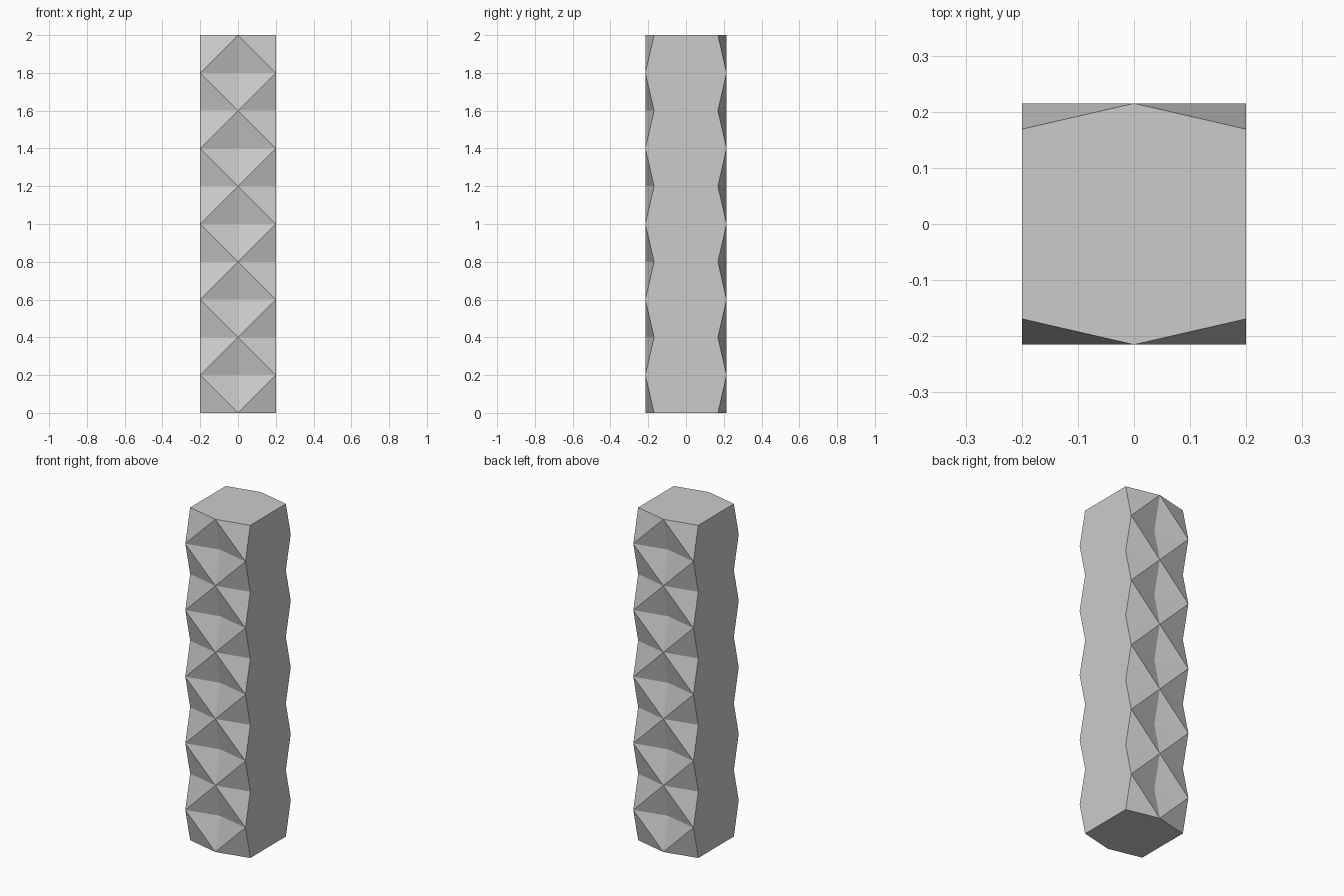
import bpy, bmesh

if "Cube" in bpy.data.objects:
    bpy.data.objects.remove(bpy.data.objects["Cube"])

HALF_W = 0.20      # half width in x
OUT, IN = 0.215, 0.169   # ridge and valley depth in y
STEP, ROWS = 0.20, 10

bm = bmesh.new()


def ring(k):
    """Six-point outline; the middle and the corners swap depth on every level."""
    mid, cor = (OUT, IN) if k % 2 == 0 else (IN, OUT)
    pts = [(-HALF_W, -cor), (0, -mid), (HALF_W, -cor),
           (HALF_W, cor), (0, mid), (-HALF_W, cor)]
    return [bm.verts.new((x, y, k * STEP)) for x, y in pts]


rings = [ring(k) for k in range(ROWS + 1)]

# Walls: flat sides, folded front and back creased along the outer diagonal
for lo, hi in zip(rings, rings[1:]):
    for i in range(6):
        j = (i + 1) % 6
        a, b, c, d = lo[i], lo[j], hi[j], hi[i]
        if i in (2, 5):
            bm.faces.new((a, b, c, d))
        elif abs(a.co.y) > abs(b.co.y):
            bm.faces.new((a, b, c))
            bm.faces.new((a, c, d))
        else:
            bm.faces.new((a, b, d))
            bm.faces.new((b, c, d))

# End caps
bm.faces.new(rings[0][::-1])
bm.faces.new(rings[-1])
bmesh.ops.recalc_face_normals(bm, faces=bm.faces)

mesh = bpy.data.meshes.new("faceted_column")
bm.to_mesh(mesh)
bm.free()
column = bpy.data.objects.new("faceted_column", mesh)
bpy.context.collection.objects.link(column)
